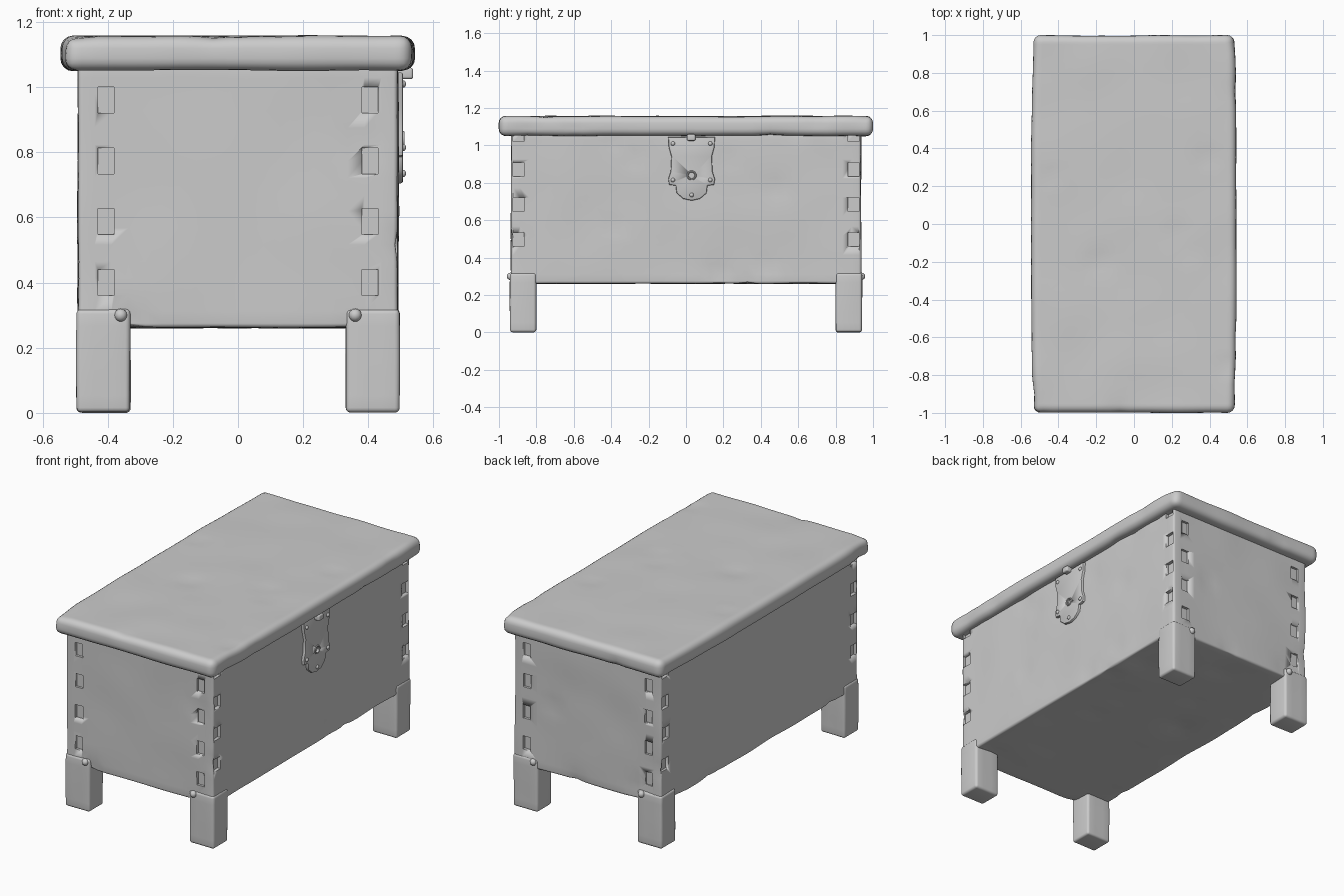
import bpy, bmesh, random
from mathutils import Vector, noise

random.seed(4)
if "Cube" in bpy.data.objects:
    bpy.data.objects.remove(bpy.data.objects["Cube"], do_unlink=True)

# Single material
stone = bpy.data.materials.new("plain grey")
stone.use_nodes = True
grey = (0.6, 0.6, 0.6, 1)
stone.diffuse_color = grey
stone.node_tree.nodes["Principled BSDF"].inputs["Base Color"].default_value = grey


def finish(bm, name, angle=0.7):
    bmesh.ops.recalc_face_normals(bm, faces=bm.faces)
    mesh = bpy.data.meshes.new(name)
    bm.to_mesh(mesh)
    bm.free()
    mesh.materials.append(stone)
    obj = bpy.data.objects.new(name, mesh)
    bpy.context.collection.objects.link(obj)
    bpy.ops.object.select_all(action="DESELECT")
    obj.select_set(True)
    bpy.context.view_layer.objects.active = obj
    bpy.ops.object.shade_smooth_by_angle(angle=angle)
    return obj


def add_box(bm, low, high):
    low, high = Vector(low), Vector(high)
    verts = bmesh.ops.create_cube(bm, size=1)["verts"]
    for v in verts:
        v.co = (low + high) / 2 + v.co * (high - low)
    return verts


def worn_box(name, low, high, radius, step=0.05, wobble=0.005, dents=0, bulge=0):
    """Rounded box with a gently uneven, dented surface."""
    bm = bmesh.new()
    add_box(bm, low, high)
    bmesh.ops.bevel(bm, geom=bm.edges[:], offset=radius, segments=4,
                    profile=0.5, affect="EDGES")
    # Cut a regular grid so that the surface can be shaped
    for axis in range(3):
        normal = Vector([float(i == axis) for i in range(3)])
        count = int((high[axis] - low[axis]) / step)
        for i in range(1, count):
            at = low[axis] + (high[axis] - low[axis]) * i / count
            bmesh.ops.bisect_plane(bm, geom=bm.verts[:] + bm.edges[:] + bm.faces[:],
                                   plane_co=normal * at, plane_no=normal)
    bm.normal_update()
    spots = [(random.choice(bm.verts[:]).co.copy(), random.uniform(0.05, 0.1))
             for _ in range(dents)]
    for v in bm.verts:
        push = wobble * noise.noise(v.co * 4) - wobble * 0.3
        for centre, size in spots:
            push -= 0.008 * max(0, 1 - (v.co - centre).length / size)
        v.co += v.normal * push
        v.co.x *= 1 - bulge * v.co.y ** 4
    return finish(bm, name)


def carve(target, cutter):
    """Subtract a hidden cutter from the target."""
    cutter.hide_render = True
    cutter.hide_set(True)
    cutter.display_type = "WIRE"
    mod = target.modifiers.new("carve", "BOOLEAN")
    mod.operation = "DIFFERENCE"
    mod.object = cutter
    mod.solver = "EXACT"
    bpy.context.view_layer.objects.active = target
    bpy.ops.object.modifier_apply(modifier=mod.name)
    bpy.data.objects.remove(cutter, do_unlink=True)


# Chest body, lid and legs
body = worn_box("chest_body", (-0.492, -0.937, 0.26), (0.492, 0.937, 1.08), 0.015, dents=45)
worn_box("lid", (-0.545, -1, 1.05), (0.545, 1, 1.158), 0.038, dents=25, bulge=0.025)
for sx, side in ((-1, "right"), (1, "left")):
    for sy, end in ((-1, "front"), (1, "back")):
        xs = sorted((sx * 0.33, sx * 0.497))
        ys = sorted((sy * 0.80, sy * 0.942))
        worn_box(f"{end}_{side}_leg", (xs[0], ys[0], 0), (xs[1], ys[1], 0.32),
                 0.016, wobble=0.003)

# Corner joint notches, alternating between the ends and the long sides
bm = bmesh.new()
for sx in (-1, 1):
    for sy in (-1, 1):
        for i in range(4):
            z = 0.36 + i * 0.187
            add_box(bm, sorted_low := (min(sx * 0.38, sx * 0.43), sy * 0.95 - 0.03, z),
                    (sorted_low[0] + 0.05, sy * 0.95 + 0.03, z + 0.08))
            z += 0.1
            y = min(sy * 0.865, sy * 0.925)
            add_box(bm, (sx * 0.50 - 0.03, y, z), (sx * 0.50 + 0.03, y + 0.06, z + 0.075))
carve(body, finish(bm, "notch_cutter"))

# Wooden pegs above the legs
for sx, side in ((-1, "right"), (1, "left")):
    for sy, end in ((-1, "front"), (1, "back")):
        bm = bmesh.new()
        bmesh.ops.create_uvsphere(bm, u_segments=12, v_segments=8, radius=0.02)
        bmesh.ops.translate(bm, verts=bm.verts, vec=(sx * 0.36, sy * 0.938, 0.3))
        finish(bm, f"{end}_{side}_peg")

# Latch plate: half outline as (offset from centre, height), mirrored
half = [(0.125, 1.045), (0.122, 0.99), (0.108, 0.94), (0.112, 0.86), (0.125, 0.82),
        (0.12, 0.79), (0.085, 0.785), (0.08, 0.745), (0.045, 0.715), (0, 0.705)]
outline = half + [(-y, z) for y, z in half[-2::-1]]
bm = bmesh.new()
face = bm.faces.new([bm.verts.new((0.48, 0.03 + y, z)) for y, z in outline])
out = bmesh.ops.extrude_face_region(bm, geom=[face])["geom"]
front = [v for v in out if isinstance(v, bmesh.types.BMVert)]
bmesh.ops.translate(bm, verts=front, vec=(0.027, 0, 0))
rim = [e for e in bm.edges if all(v in front for v in e.verts)]
bmesh.ops.bevel(bm, geom=rim, offset=0.007, segments=2, profile=0.5, affect="EDGES")
plate = finish(bm, "latch_plate")

# Keyhole through the plate
bm = bmesh.new()
bmesh.ops.create_cone(bm, cap_ends=True, segments=16, radius1=0.017, radius2=0.017, depth=0.03)
for v in bm.verts:
    v.co = (0.511 + v.co.z, 0.03 + v.co.x, 0.84 + v.co.y)
carve(plate, finish(bm, "keyhole_cutter"))

# Raised ring around the keyhole
bpy.ops.mesh.primitive_torus_add(major_radius=0.021, minor_radius=0.005, major_segments=20,
                                 minor_segments=8, location=(0.507, 0.03, 0.84),
                                 rotation=(0, 1.5708, 0))
ring = bpy.context.object
ring.name = "keyhole_ring"
ring.data.materials.append(stone)
bpy.ops.object.shade_smooth_by_angle(angle=0.7)

# Hasp under the lid and corner studs on the plate
worn_box("hasp", (0.49, 0.005, 1.025), (0.538, 0.05, 1.06), 0.008, wobble=0)
for i, (y, z) in enumerate([(-0.07, 1.01), (0.13, 1.01), (-0.07, 0.815), (0.13, 0.815), (0.03, 0.735)]):
    bm = bmesh.new()
    bmesh.ops.create_uvsphere(bm, u_segments=10, v_segments=6, radius=0.012)
    bmesh.ops.translate(bm, verts=bm.verts, vec=(0.505, y, z))
    finish(bm, f"latch_stud_{i + 1}")
